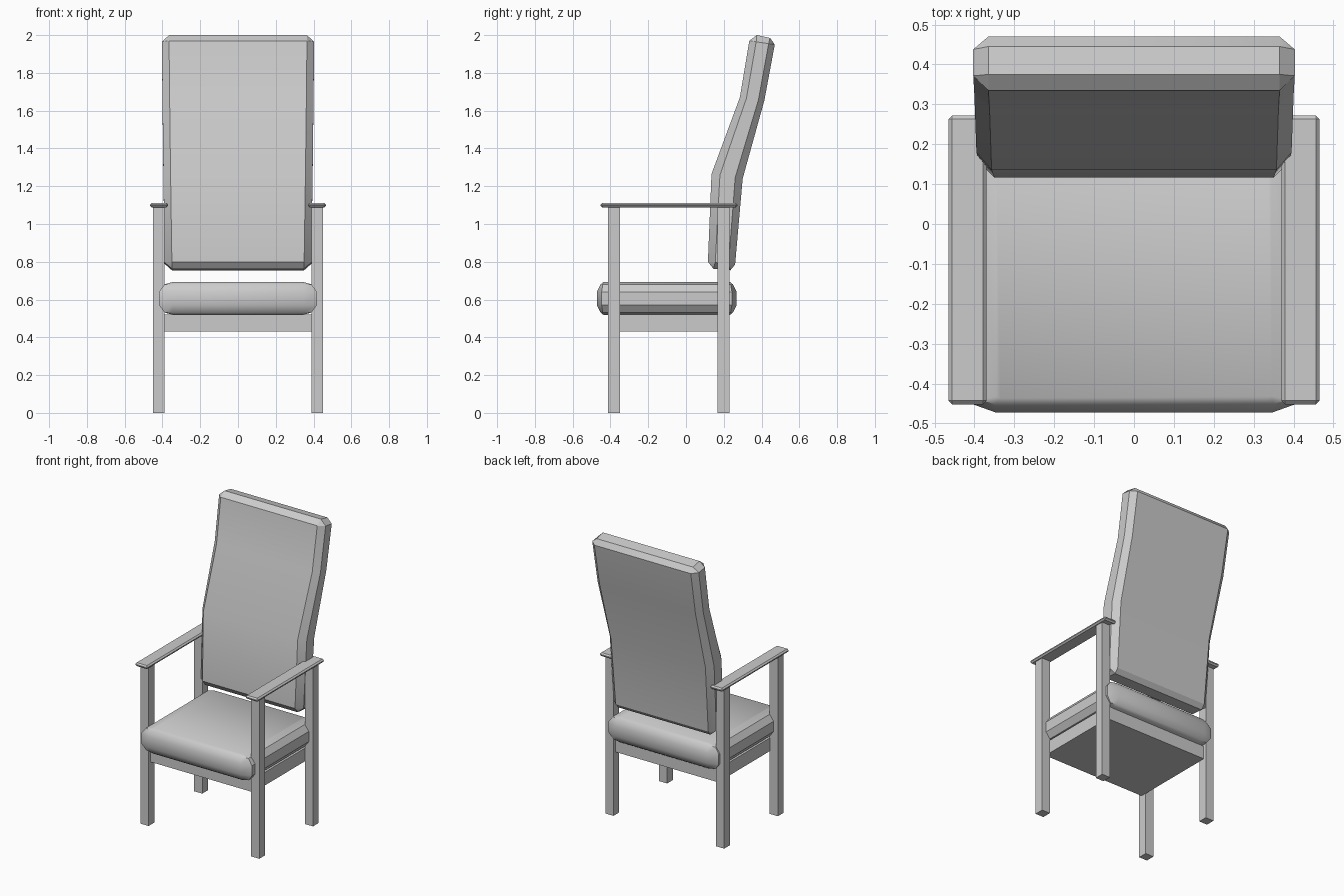
import bpy, bmesh
from math import radians
from mathutils import Vector

if "Cube" in bpy.data.objects:
    bpy.data.objects.remove(bpy.data.objects["Cube"])


def box(name, lo, hi, bevel=0.0):
    bm = bmesh.new()
    bmesh.ops.create_cube(bm, size=1)
    for v in bm.verts:
        v.co = [(a + b) / 2 + c * (b - a) for a, b, c in zip(lo, hi, v.co)]
    if bevel:
        bmesh.ops.bevel(bm, geom=bm.edges[:], offset=bevel, segments=1, affect='EDGES')
    return finish(name, bm)


def finish(name, bm, smooth=False):
    bmesh.ops.recalc_face_normals(bm, faces=bm.faces[:])
    me = bpy.data.meshes.new(name)
    bm.to_mesh(me)
    bm.free()
    ob = bpy.data.objects.new(name, me)
    bpy.context.collection.objects.link(ob)
    if smooth:
        bpy.ops.object.select_all(action='DESELECT')
        ob.select_set(True)
        bpy.context.view_layer.objects.active = ob
        bpy.ops.object.shade_smooth_by_angle(angle=radians(32))
    return ob


def loft(name, rings):
    """Skin equal-length rings, cap both ends and merge coincident corners."""
    bm = bmesh.new()
    vs = [[bm.verts.new(p) for p in r] for r in rings]
    n = len(vs[0])
    for a, b in zip(vs, vs[1:]):
        for i in range(n):
            j = (i + 1) % n
            bm.faces.new((a[i], a[j], b[j], b[i]))
    bm.faces.new(vs[0][::-1])
    bm.faces.new(vs[-1])
    bmesh.ops.remove_doubles(bm, verts=bm.verts[:], dist=0.0005)
    return finish(name, bm, True)


# Legs and armrests, mirrored left and right
for side, s in (("left", -1), ("right", 1)):
    def span(a, b):
        return sorted((s * a, s * b))
    x0, x1 = span(0.388, 0.45)
    box(f"{side}_front_leg", (x0, -0.412, 0), (x1, -0.35, 1.092))
    box(f"{side}_back_leg", (x0, 0.168, 0), (x1, 0.23, 1.092))
    x0, x1 = span(0.37, 0.465)
    box(f"{side}_armrest", (x0, -0.452, 1.088), (x1, 0.272, 1.112), 0.009)

# Seat frame
box("seat_frame", (-0.39, -0.39, 0.43), (0.39, 0.21, 0.52))

# Seat cushion: stacked chamfered rectangles bulging at mid height
def cushion_ring(z, hx, hy, cx, cy):
    yc = -0.102
    pts = [(hx, hy - cy), (hx - cx, hy), (cx - hx, hy), (-hx, hy - cy),
           (-hx, cy - hy), (cx - hx, -hy), (hx - cx, -hy), (hx, cy - hy)]
    return [(x, y + yc, z) for x, y in pts]

half = [(0.087, 0.345, 0.335, 0.01, 0.005), (0.075, 0.388, 0.35, 0.04, 0.012),
        (0.035, 0.418, 0.37, 0.07, 0.025)]
levels = [(-h, *r) for h, *r in half] + [(h, *r) for h, *r in half[::-1]]
loft("seat_cushion", [cushion_ring(0.606 + h, *r) for h, *r in levels])

# Backrest: curved slab with chamfered edges, (front y, z, back y, z, half width)
sections = [(0.116, 0.80, 0.26, 0.785, 0.388), (0.135, 1.265, 0.30, 1.24, 0.395),
            (0.285, 1.67, 0.415, 1.655, 0.40), (0.335, 1.97, 0.47, 1.95, 0.403)]

def back_ring(fy, fz, by, bz, w, cap=False):
    f, b = Vector((fy, fz)), Vector((by, bz))
    inner = w - 0.038
    if cap:
        side = [(inner, 0), (inner, 0), (inner, 1), (inner, 1)]
    else:
        side = [(inner, 0), (w, 0.27), (w, 0.76), (inner, 1)]
    pts = side + [(-x, t) for x, t in reversed(side)]
    return [(x, *f.lerp(b, t)) for x, t in pts]

rings = [back_ring(0.145, 0.763, 0.235, 0.755, 0.388, True)]
rings += [back_ring(*s) for s in sections]
rings += [back_ring(0.375, 2.0, 0.445, 1.985, 0.403, True)]
loft("backrest", rings)
